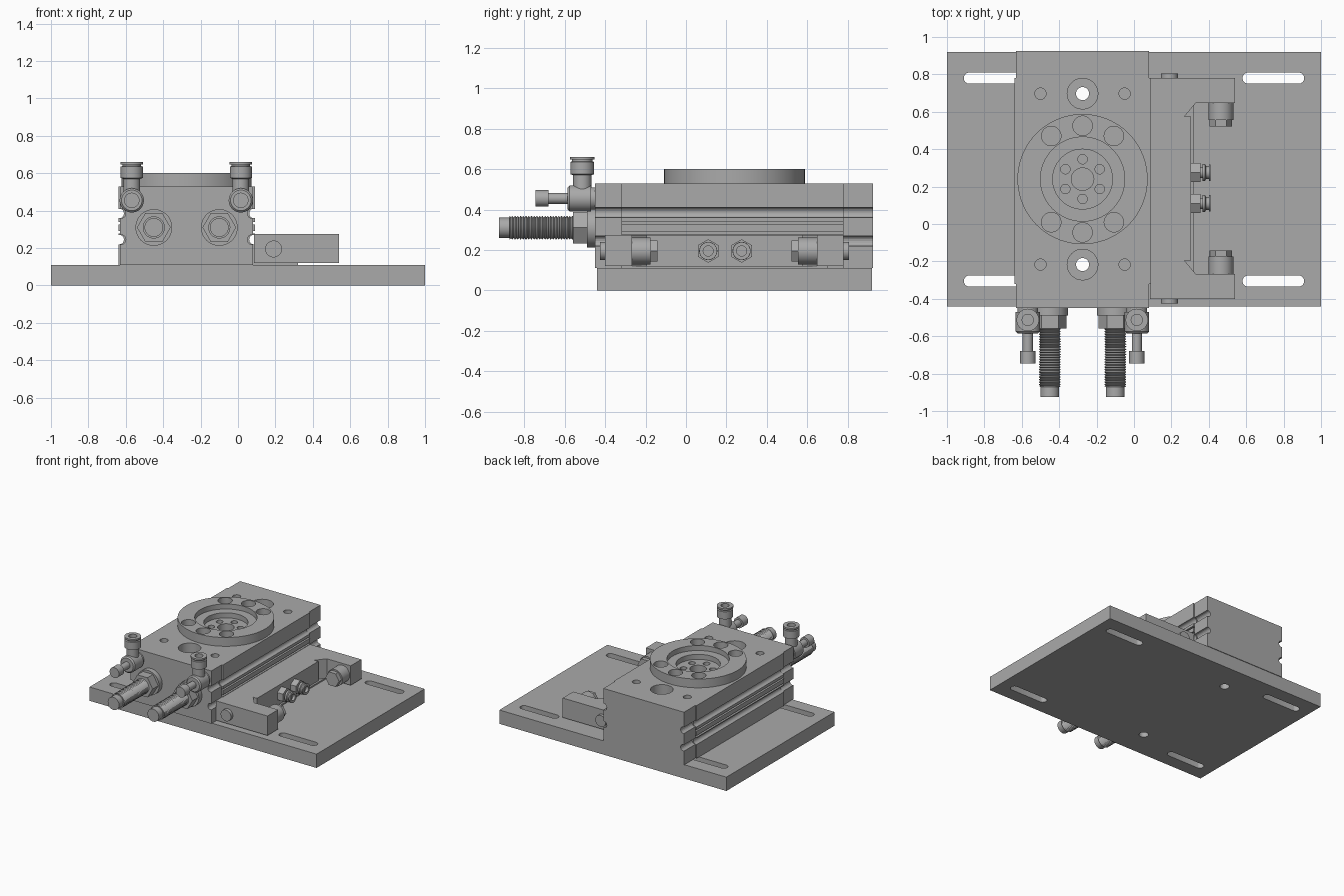
import bpy, bmesh, math
from mathutils import Matrix, Vector

if "Cube" in bpy.data.objects:
    bpy.data.objects.remove(bpy.data.objects["Cube"])

grey = bpy.data.materials.new("machined_grey")
grey.use_nodes = True
COLOR = (0.4, 0.4, 0.4, 1)
grey.diffuse_color = COLOR
grey.node_tree.nodes["Principled BSDF"].inputs["Base Color"].default_value = COLOR

AXES = {"x": Vector((1, 0, 0)), "y": Vector((0, 1, 0)), "-y": Vector((0, -1, 0)), "z": Vector((0, 0, 1))}


def finish(name, bm, smooth=False):
    bmesh.ops.recalc_face_normals(bm, faces=bm.faces)
    mesh = bpy.data.meshes.new(name)
    bm.to_mesh(mesh)
    bm.free()
    obj = bpy.data.objects.new(name, mesh)
    bpy.context.collection.objects.link(obj)
    mesh.materials.append(grey)
    if smooth:
        shade(obj)
    return obj


def shade(obj):
    bpy.ops.object.select_all(action="DESELECT")
    obj.select_set(True)
    bpy.context.view_layer.objects.active = obj
    bpy.ops.object.shade_smooth_by_angle(angle=math.radians(32))


def prism(name, points, axis, start, end):
    """Extrude a 2D outline: (x, z) along y, or (x, y) along z."""
    bm = bmesh.new()
    place = (lambda a, b: (a, start, b)) if axis == "y" else (lambda a, b: (a, b, start))
    face = bm.faces.new([bm.verts.new(place(a, b)) for a, b in points])
    out = bmesh.ops.extrude_face_region(bm, geom=[face])
    verts = [v for v in out["geom"] if isinstance(v, bmesh.types.BMVert)]
    bmesh.ops.translate(bm, verts=verts, vec=AXES[axis] * (end - start))
    return finish(name, bm)


def box(name, x0, x1, y0, y1, z0, z1):
    return prism(name, [(x0, y0), (x1, y0), (x1, y1), (x0, y1)], "z", z0, z1)


def lathe(name, origin, axis, profile, sides=32):
    """Turn (radius, distance) pairs around an axis, with closed ends."""
    bm = bmesh.new()
    turn = Vector((0, 0, 1)).rotation_difference(AXES[axis]).to_matrix().to_4x4()
    rings = []
    for r, h in profile:
        angles = [math.tau * i / sides for i in range(sides)]
        rings.append([bm.verts.new((r * math.cos(a), r * math.sin(a), h)) for a in angles])
    for low, high in zip(rings, rings[1:]):
        for i in range(sides):
            j = (i + 1) % sides
            bm.faces.new((low[i], low[j], high[j], high[i]))
    bm.faces.new(rings[0])
    bm.faces.new(rings[-1])
    bmesh.ops.transform(bm, matrix=Matrix.Translation(origin) @ turn, verts=bm.verts)
    return finish(name, bm, sides > 8)


def rod(name, origin, axis, r, length, sides=32):
    return lathe(name, origin, axis, [(r, 0), (r, length)], sides)


def cut(obj, cutters):
    for cutter in cutters:
        mod = obj.modifiers.new("cut", "BOOLEAN")
        mod.operation, mod.solver, mod.object = "DIFFERENCE", "EXACT", cutter
        bpy.context.view_layer.objects.active = obj
        bpy.ops.object.modifier_apply(modifier=mod.name)
        bpy.data.objects.remove(cutter)
    shade(obj)


def drill(x, y, r, z0, z1):
    return rod("drill", (x, y, z0), "z", r, z1 - z0)


CX, CY = -0.275, 0.24
BOLT_Y = (CY - 0.457, CY + 0.457)

# Base plate with four rounded slots and two through holes
plate = box("base_plate", -1, 1, -0.44, 0.92, 0, 0.11)
slots = []
for sx in (-0.745, 0.745):
    for y in (-0.305, 0.78):
        outline = []
        for i in range(24):
            a = math.tau * (i + 0.5) / 24
            outline.append((sx + math.copysign(0.135, math.cos(a)) + 0.03 * math.cos(a), y + 0.03 * math.sin(a)))
        slots.append(prism("slot", outline, "z", -0.1, 0.2))
cut(plate, slots + [drill(CX, y, 0.035, -0.1, 0.2) for y in BOLT_Y])


# Actuator body: extruded section with round sensor grooves on both sides
def section(half, thin_slots):
    side = [(half, 0.11)]
    for z in (0.245, 0.385):
        for i in range(9):
            a = -math.pi / 2 + math.pi * i / 8
            side.append((half - 0.008 - 0.022 * math.cos(a), z + 0.025 * math.sin(a)))
        side.insert(-9, (half, z - 0.025))
        side.append((half, z + 0.025))
        if z < 0.3 and thin_slots:
            for low in (0.278, 0.325):
                side += [(half, low), (half - 0.018, low), (half - 0.018, low + 0.013), (half, low + 0.013)]
    side.append((half, 0.53))
    return [(CX + x, z) for x, z in side] + [(CX - x, z) for x, z in reversed(side)]


for name, half, y0, y1, thin in (("body_front_cap", 0.355, -0.45, -0.32, False),
                                 ("body_middle", 0.365, -0.32, 0.78, True),
                                 ("body_rear_cap", 0.355, 0.78, 0.925, False)):
    body = prism(name, section(half, thin), "y", y0, y1)
    if thin:
        holes = [drill(CX, CY, 0.06, 0.3, 0.7)]
        for y in BOLT_Y:
            holes += [drill(CX, y, 0.082, 0.43, 0.6), drill(CX, y, 0.035, 0, 0.5)]
            holes += [drill(CX + s * 0.225, y, 0.03, 0.43, 0.6) for s in (-1, 1)]
        cut(body, holes)

# Rotary table with stepped recess and bolt circles
table = rod("rotary_table", (CX, CY, 0.45), "z", 0.348, 0.15, 72)
holes = [rod("bore", (CX, CY, 0.56), "z", 0.225, 0.1, 64), rod("bore", (CX, CY, 0.52), "z", 0.16, 0.1, 48),
         drill(CX, CY, 0.06, 0.4, 0.7)]
for deg in (54, 90, 126, 234, 270, 306):
    a = math.radians(deg)
    holes.append(drill(CX + 0.285 * math.cos(a), CY + 0.285 * math.sin(a), 0.052, 0.54, 0.7))
for i in range(6):
    a = math.radians(30 + 60 * i)
    holes.append(drill(CX + 0.106 * math.cos(a), CY + 0.106 * math.sin(a), 0.025, 0.47, 0.7))
# Open the body below the table so the recess stays clear
cut(bpy.data.objects["body_middle"], [rod("pocket", (CX, CY, 0.46), "z", 0.34, 0.2, 64)])
cut(table, holes)

# Side bracket: C shaped block with undercut corners
MID = 0.19
half_outline = [(0.085, 0.59), (0.54, 0.59), (0.54, 0.457), (0.33, 0.457), (0.27, 0.385), (0.305, 0.385)]
outline = [(x, MID + d) for x, d in half_outline] + [(x, MID - d) for x, d in reversed(half_outline)]
prism("side_bracket", outline, "z", 0.12, 0.275)
box("bracket_foot", 0.08, 0.32, -0.32, 0.70, 0.109, 0.121)

# Stop screws inside the bracket arms and plugs on its ends
for label, s, axis in (("rear", 1, "-y"), ("front", -1, "y")):
    rod(label + "_stop_collar", (0.465, MID + s * 0.46, 0.195), axis, 0.066, 0.095)
    rod(label + "_stop_hex", (0.465, MID + s * 0.366, 0.195), axis, 0.06, 0.035, 6)
    rod(label + "_end_plug", (0.19, MID + s * 0.615, 0.195), axis, 0.045, 0.05)

# Two small hose fittings on the bracket face
for label, y in (("rear", 0.275), ("front", 0.11)):
    rod(label + "_port_hex", (0.30, y, 0.195), "x", 0.058, 0.055, 6)
    tip = lathe(label + "_port_nipple", (0.35, y, 0.195), "x",
                [(0.03, 0), (0.03, 0.015), (0.045, 0.015), (0.045, 0.03), (0.034, 0.035), (0.034, 0.05), (0.044, 0.05), (0.044, 0.06)])
    cut(tip, [rod("bore", (0.39, y, 0.195), "x", 0.025, 0.1)])

# Threaded shock absorbers with lock nuts
for label, x in (("left", -0.10), ("right", -0.45)):
    at = lambda y: (x, y, 0.31)
    rod(label + "_absorber_flange", at(-0.44), "-y", 0.098, 0.05, 40)
    rod(label + "_absorber_nut", at(-0.48), "-y", 0.09, 0.08, 6)
    thread = []
    for i in range(24):
        thread += [(0.051, i * 0.0135), (0.059, i * 0.0135 + 0.0067)]
    lathe(label + "_absorber_thread", at(-0.555), "-y", thread, 28)
    rod(label + "_absorber_tip", at(-0.86), "-y", 0.05, 0.065)

# Elbow speed controllers with needle screws and push-in collars
for label, x in (("left", 0.015), ("right", -0.568)):
    at = lambda y, z=0.455: (x, y, z)
    lathe(label + "_valve_body", at(-0.44), "-y", [(0.055, 0), (0.055, 0.03), (0.065, 0.03), (0.065, 0.135), (0.055, 0.145)])
    lathe(label + "_valve_needle", at(-0.57), "-y", [(0.027, 0), (0.027, 0.11), (0.041, 0.11), (0.041, 0.175)])
    collar = lathe(label + "_valve_elbow", at(-0.513, 0.46), "z",
                   [(0.045, 0), (0.045, 0.11), (0.059, 0.115), (0.059, 0.175), (0.05, 0.178), (0.05, 0.187), (0.06, 0.187), (0.06, 0.2)])
    cut(collar, [rod("bore", at(-0.513, 0.59), "z", 0.03, 0.1)])
